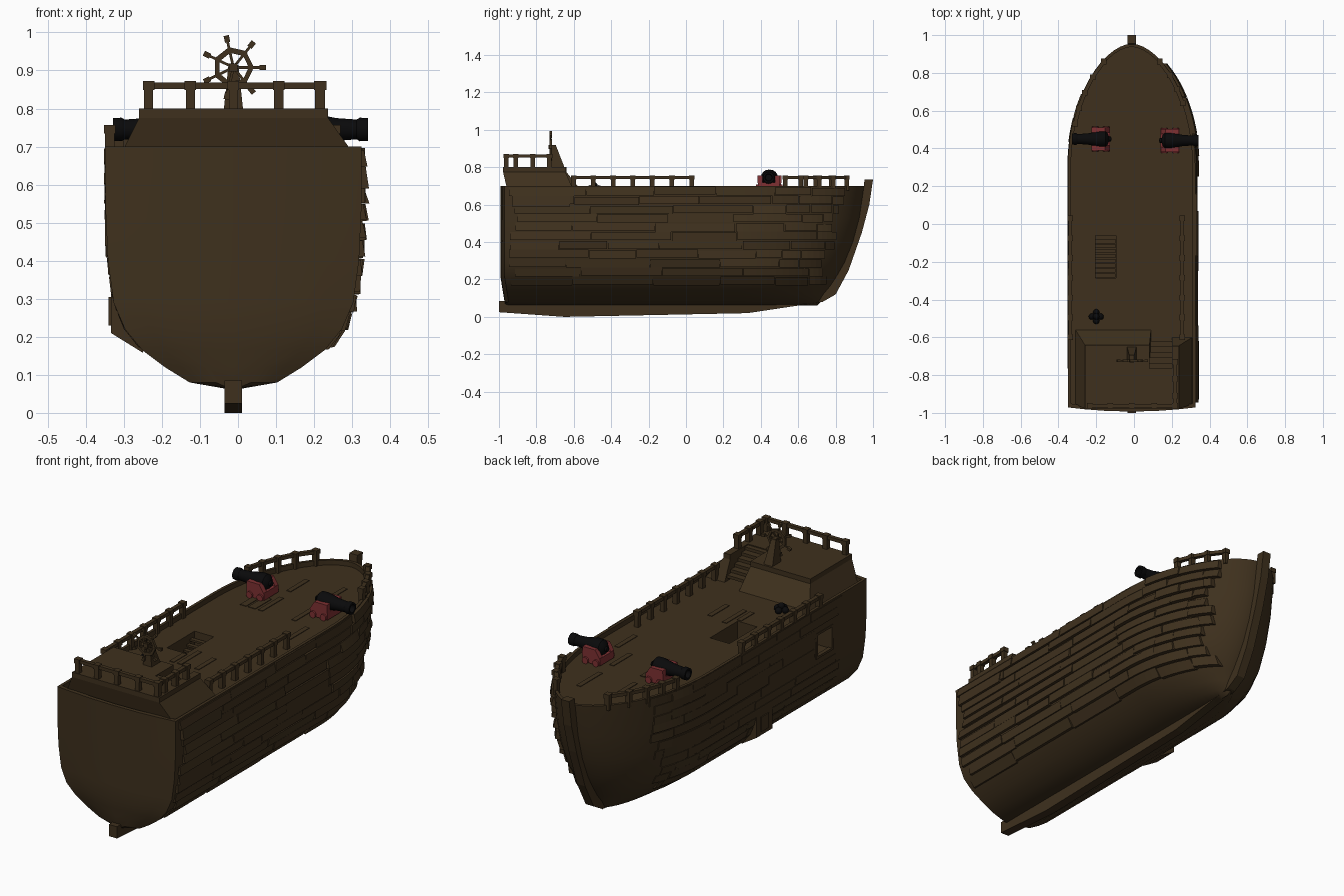
import bpy, bmesh, math, random
from mathutils import Vector, Matrix

random.seed(4)
if "Cube" in bpy.data.objects:
    bpy.data.objects.remove(bpy.data.objects["Cube"])

CX = -0.012  # centreline of the hull
DECK = 0.675


def material(name, rgb):
    m = bpy.data.materials.new(name)
    m.use_nodes = True
    m.diffuse_color = (*rgb, 1)
    m.node_tree.nodes["Principled BSDF"].inputs["Base Color"].default_value = (*rgb, 1)
    return m


WOOD = material("dark wood", (0.049, 0.03, 0.0125))
RED = material("carriage red", (0.21, 0.03, 0.032))
IRON = material("black iron", (0.003, 0.003, 0.0033))


def finish(bm, name, mat=WOOD, smooth=False):
    bmesh.ops.remove_doubles(bm, verts=bm.verts, dist=1e-5)
    bmesh.ops.recalc_face_normals(bm, faces=bm.faces)
    me = bpy.data.meshes.new(name)
    bm.to_mesh(me)
    bm.free()
    me.materials.append(mat)
    ob = bpy.data.objects.new(name, me)
    bpy.context.collection.objects.link(ob)
    bpy.ops.object.select_all(action="DESELECT")
    ob.select_set(True)
    bpy.context.view_layer.objects.active = ob
    if smooth:
        bpy.ops.object.shade_smooth_by_angle(angle=math.radians(35))
    return ob


def hexa(bm, lower, upper):
    """Closed solid between two loops of equal length."""
    a = [bm.verts.new(p) for p in lower]
    b = [bm.verts.new(p) for p in upper]
    n = len(a)
    bm.faces.new(a[::-1])
    bm.faces.new(b)
    for i in range(n):
        bm.faces.new((a[i], a[(i + 1) % n], b[(i + 1) % n], b[i]))


def rect(x0, x1, y0, y1, z):
    return [(x0, y0, z), (x1, y0, z), (x1, y1, z), (x0, y1, z)]


def box(bm, x0, x1, y0, y1, z0, z1):
    hexa(bm, rect(x0, x1, y0, y1, z0), rect(x0, x1, y0, y1, z1))


def beam(bm, p, q, w, h):
    p, q = Vector(p), Vector(q)
    d = (q - p).normalized()
    side = d.cross(Vector((0, 0, 1)) if abs(d.z) < 0.9 else Vector((0, 1, 0))).normalized()
    up = side.cross(d)
    corners = [side * a * w / 2 + up * b * h / 2 for a, b in ((-1, -1), (1, -1), (1, 1), (-1, 1))]
    hexa(bm, [p + c for c in corners], [q + c for c in corners])


# Hull levels: height, half width, bow position, stern inset
LEVELS = [(0.06, 0, 0.70, 0), (0.08, 0.115, 0.72, 0), (0.12, 0.18, 0.74, 0), (0.165, 0.24, 0.775, 0),
          (0.22, 0.285, 0.81, 0), (0.29, 0.315, 0.85, 0), (0.4, 0.33, 0.895, 0), (0.53, 0.336, 0.93, 0),
          (0.7, 0.337, 0.955, 0)]
RIM = [(0.7, 0.322, 0.938, 0.02), (DECK, 0.322, 0.938, 0.02), (DECK, 0, 0.938, 0.02)]


def taper(y, bow):
    s = max(0, min(1, (y - 0.3) / (bow - 0.3)))
    return (1 - s * s) ** 0.57


def half_width(y, z):
    for (z0, w0, b0, _), (z1, w1, b1, _) in zip(LEVELS, LEVELS[1:]):
        if z <= z1:
            k = (z - z0) / (z1 - z0)
            return (w0 + k * (w1 - w0)) * taper(y, b0 + k * (b1 - b0))
    return LEVELS[-1][1] * taper(y, LEVELS[-1][2])


def cut(ob, bounds):
    bm = bmesh.new()
    box(bm, *bounds)
    cutter = finish(bm, "cutter")
    cutter.hide_render = True
    mod = ob.modifiers.new("cut", "BOOLEAN")
    mod.operation, mod.solver, mod.object = "DIFFERENCE", "EXACT", cutter
    bpy.ops.object.select_all(action="DESELECT")
    bpy.context.view_layer.objects.active = ob
    ob.select_set(True)
    bpy.ops.object.modifier_apply(modifier="cut")
    bpy.data.objects.remove(cutter)


# Hull with gently bowed transom, rim and deck
bm = bmesh.new()
for side in (-1, 1):
    rows = []
    for z, w, bow, inset in LEVELS + RIM:
        stern = -0.967 - 0.026 * min(1, (z - 0.06) / 0.16) + inset
        cols = [(f, stern + 0.022 * f * f) for f in (0, 0.4, 0.75, 1)]
        cols.append((1, -0.3))
        for i in range(15):
            y = 0.3 + (bow - 0.3) * math.sin(i / 14 * math.pi / 2)
            cols.append((taper(y, bow), y))
        rows.append([bm.verts.new((CX + side * w * f, y, z)) for f, y in cols])
    for a, b in zip(rows, rows[1:]):
        for i in range(len(a) - 1):
            bm.faces.new((a[i], a[i + 1], b[i + 1], b[i]))
hull = finish(bm, "hull", smooth=True)
cut(hull, (-0.205, -0.095, -0.285, -0.06, 0.5, 0.8))
cut(hull, (-0.4, -0.25, -0.69, -0.57, 0.445, 0.565))

# Keel and stem
OUTLINE = [(-1, 0.025), (-0.65, 0), (0.33, 0.02), (0.73, 0.08), (0.8, 0.12), (0.87, 0.25),
           (0.94, 0.45), (0.98, 0.6), (1, 0.735), (0.955, 0.735), (0.93, 0.55), (0.89, 0.42),
           (0.82, 0.28), (0.75, 0.17), (0.68, 0.12), (-1, 0.085)]
bm = bmesh.new()
hexa(bm, [(CX - 0.023, y, z) for y, z in OUTLINE], [(CX + 0.023, y, z) for y, z in OUTLINE])
finish(bm, "keel_and_stem")


# Side planking, loose on one side and nearly flush on the other
def plank(bm, side, y0, y1, z0, z1, low, high):
    n = 1 + max(1, round((y1 - max(y0, 0.2)) / 0.04)) if y1 > 0.3 else 2
    loops = []
    for i in range(n + 1):
        y = y0 + (y1 - y0) * i / n
        a, b = half_width(y, z0), half_width(y, z1)
        loops.append([bm.verts.new((CX + side * x, y, z)) for x, z in
                      ((a - 0.008, z0), (a + low, z0), (b + high, z1), (b - 0.008, z1))])
    bm.faces.new(loops[0])
    bm.faces.new(loops[-1])
    for p, q in zip(loops, loops[1:]):
        for k in range(4):
            bm.faces.new((p[k], p[(k + 1) % 4], q[(k + 1) % 4], q[k]))


for name, side, start, end, lift in (("left_planks", 1, -0.95, 0.86, 0.011),
                                     ("right_planks", -1, -0.78, 0.72, 0.003)):
    bm = bmesh.new()
    for row in range(11):
        z = 0.17 + row * 0.048
        y = start + random.uniform(0, 0.06)
        if side < 0 and 0.39 < z < 0.57:
            y = -0.55
        last = end - 0.1 * (1 - row / 10) - random.uniform(0, 0.05)
        while y < last - 0.03:
            length = random.uniform(0.25, 0.45) if y < 0.35 else random.uniform(0.1, 0.2)
            stop = min(y + length, last)
            drop = random.uniform(-0.004, 0.004)
            flare = lift * (1 + 1.4 * max(0, y))
            plank(bm, side, y, stop - 0.004, z + drop, z + 0.043 + drop,
                  flare * random.uniform(0.7, 1.5), flare * random.uniform(0.3, 1))
            y = stop
    finish(bm, name)
bm = bmesh.new()
plank(bm, 1, -0.93, -0.62, 0.59, 0.69, 0.02, 0.004)
finish(bm, "sprung_plank")

# Hull box with sloping underside, and port frame, on the right side
bm = bmesh.new()
hexa(bm, [(-0.334, -0.225, 0.21), (-0.25, -0.225, 0.158), (-0.25, -0.095, 0.158), (-0.334, -0.095, 0.21)],
     rect(-0.334, -0.25, -0.225, -0.095, 0.33))
box(bm, -0.34, -0.3, -0.19, -0.13, 0.23, 0.305)
finish(bm, "side_box")
bm = bmesh.new()
for y in (-0.692, -0.568):
    box(bm, -0.35, -0.33, y - 0.006, y + 0.006, 0.439, 0.571)
for z in (0.445, 0.565):
    box(bm, -0.35, -0.33, -0.692, -0.568, z - 0.006, z + 0.006)
finish(bm, "port_frame")

# Raised stern deck, with a gap for the stairs
bm = bmesh.new()
for base, top in (((-0.31, 0.09, -0.955, -0.56), (-0.26, 0.082, -0.978, -0.64)),
                  ((0.2, 0.308, -0.955, -0.6), (0.2, 0.237, -0.978, -0.645)),
                  ((0.08, 0.21, -0.955, -0.79), (0.08, 0.21, -0.978, -0.79))):
    hexa(bm, rect(*base, DECK), rect(*top, 0.775))
    box(bm, *top, 0.775, 0.8)
finish(bm, "stern_deck")
bm = bmesh.new()
for i in range(6):
    y = -0.62 - i * 0.029
    box(bm, 0.08, 0.2, y - 0.04, y, 0.69 + i * 0.018, 0.705 + i * 0.018)
finish(bm, "stern_stairs")

# Hatch ladder, deck boards
bm = bmesh.new()
for i in range(8):
    y = -0.08 - i * 0.026
    box(bm, -0.203, -0.097, y - 0.022, y, 0.64 - i * 0.018, 0.65 - i * 0.018)
finish(bm, "hatch_ladder")
bm = bmesh.new()
for i in range(12):
    x, y = random.uniform(-0.22, 0.2), random.choice((0.12, 0.3, 0.55, -0.4))
    box(bm, x, x + 0.025, y, y + random.uniform(0.1, 0.18), DECK - 0.005, DECK + 0.003)
finish(bm, "deck_boards")


# Railings
def railing(name, points, height):
    bm = bmesh.new()
    for x, y, z in points:
        box(bm, x - 0.012, x + 0.012, y - 0.012, y + 0.012, z - 0.025, z + height)
        box(bm, x - 0.015, x + 0.015, y - 0.015, y + 0.015, z + height - 0.021, z + height + 0.002)
    for p, q in zip(points, points[1:]):
        beam(bm, (p[0], p[1], p[2] + height - 0.01), (q[0], q[1], q[2] + height - 0.01), 0.02, 0.017)
    finish(bm, name)


for name, side, y0, y1, n, inset in (("left_waist_rail", 1, -0.6, 0.03, 7, 0.07),
                                     ("right_waist_rail", -1, -0.6, 0.03, 7, 0.012),
                                     ("left_bow_rail", 1, 0.64, 0.86, 4, 0.012),
                                     ("right_bow_rail", -1, 0.53, 0.86, 5, 0.012)):
    ys = [y0 + (y1 - y0) * i / (n - 1) for i in range(n)]
    railing(name, [(CX + side * (half_width(y, 0.7) - inset), y, 0.7) for y in ys], 0.055)
railing("stern_rail", [(x, -0.962, 0.8) for x in (-0.235, -0.125, CX, 0.107, 0.215)], 0.07)
railing("stern_side_rail", [(0.217, y, 0.8) for y in (-0.962, -0.91, -0.82, -0.73)], 0.07)

# Helm stand and wheel
bm = bmesh.new()
hexa(bm, rect(CX - 0.025, CX + 0.025, -0.72, -0.65, 0.8),
     rect(CX - 0.013, CX + 0.013, -0.72, -0.695, 0.915))
finish(bm, "helm_stand")
bm = bmesh.new()
hub = Vector((CX, -0.724, 0.908))


def spoke(angle, r):
    return hub + Vector((math.cos(angle), 0, math.sin(angle))) * r


for i in range(7):
    a, b = (math.tau * (i + k) / 7 for k in (0, 1))
    beam(bm, spoke(a, 0.005), spoke(a, 0.085), 0.007, 0.007)
    beam(bm, spoke(a, 0.068), spoke(a, 0.086), 0.014, 0.014)
    beam(bm, spoke(a, 0.047), spoke(b, 0.047), 0.012, 0.014)
beam(bm, hub - Vector((0, 0.01, 0)), hub + Vector((0, 0.03, 0)), 0.022, 0.022)
finish(bm, "helm_wheel")

# Cannons: turned barrel on a solid carriage with low cheeks
BARREL = [(-0.04, 0), (-0.036, 0.012), (-0.026, 0.012), (-0.02, 0.028), (-0.008, 0.041), (0.02, 0.042),
          (0.045, 0.038), (0.085, 0.03), (0.14, 0.026), (0.148, 0.031),
          (0.17, 0.03), (0.17, 0.02), (0.13, 0.017), (0.13, 0)]
for label, side, x0, y0 in (("left", 1, 0.172, 0.442), ("right", -1, -0.158, 0.45)):
    bm = bmesh.new()
    rings = [[bm.verts.new((x0 + side * d, y0 + r * math.cos(k * math.tau / 16),
                            0.745 + r * math.sin(k * math.tau / 16))) for k in range(16)]
             for d, r in BARREL]
    for a, b in zip(rings, rings[1:]):
        for k in range(16):
            j = (k + 1) % 16
            bm.faces.new((a[k], a[j], b[j], b[k]))
    beam(bm, (x0 + side * 0.04, y0 - 0.055, 0.738), (x0 + side * 0.04, y0 + 0.055, 0.738), 0.014, 0.014)
    finish(bm, label + "_barrel", IRON, True)
    bm = bmesh.new()
    a, b = sorted((x0 - side * 0.032, x0 + side * 0.068))
    box(bm, a, b, y0 - 0.058, y0 + 0.058, DECK + 0.005, 0.718)
    for s in (-1, 1):
        lo, hi = sorted((y0 + s * 0.034, y0 + s * 0.06))
        c, d = sorted((x0 - side * 0.005, x0 + side * 0.066))
        hexa(bm, rect(a, b, lo, hi, 0.715), rect(c, d, lo, hi, 0.757))
        for x in (a + 0.02, b - 0.02):
            bmesh.ops.create_cone(bm, cap_ends=True, segments=12, radius1=0.017, radius2=0.017, depth=0.014,
                                  matrix=Matrix.Translation((x, y0 + s * 0.06, DECK + 0.016))
                                  @ Matrix.Rotation(math.pi / 2, 4, "X"))
    finish(bm, label + "_carriage", RED)

# Pile of cannonballs
bm = bmesh.new()
for dx, dy, z in ((-1, 0, 0), (1, 0, 0), (0, 1, 0), (0, -1, 0), (0, 0, 0.016)):
    bmesh.ops.create_uvsphere(bm, u_segments=12, v_segments=8, radius=0.017,
                              matrix=Matrix.Translation((-0.2 + dx * 0.023, -0.49 + dy * 0.023, DECK + 0.012 + z)))
finish(bm, "cannonballs", IRON, True)
